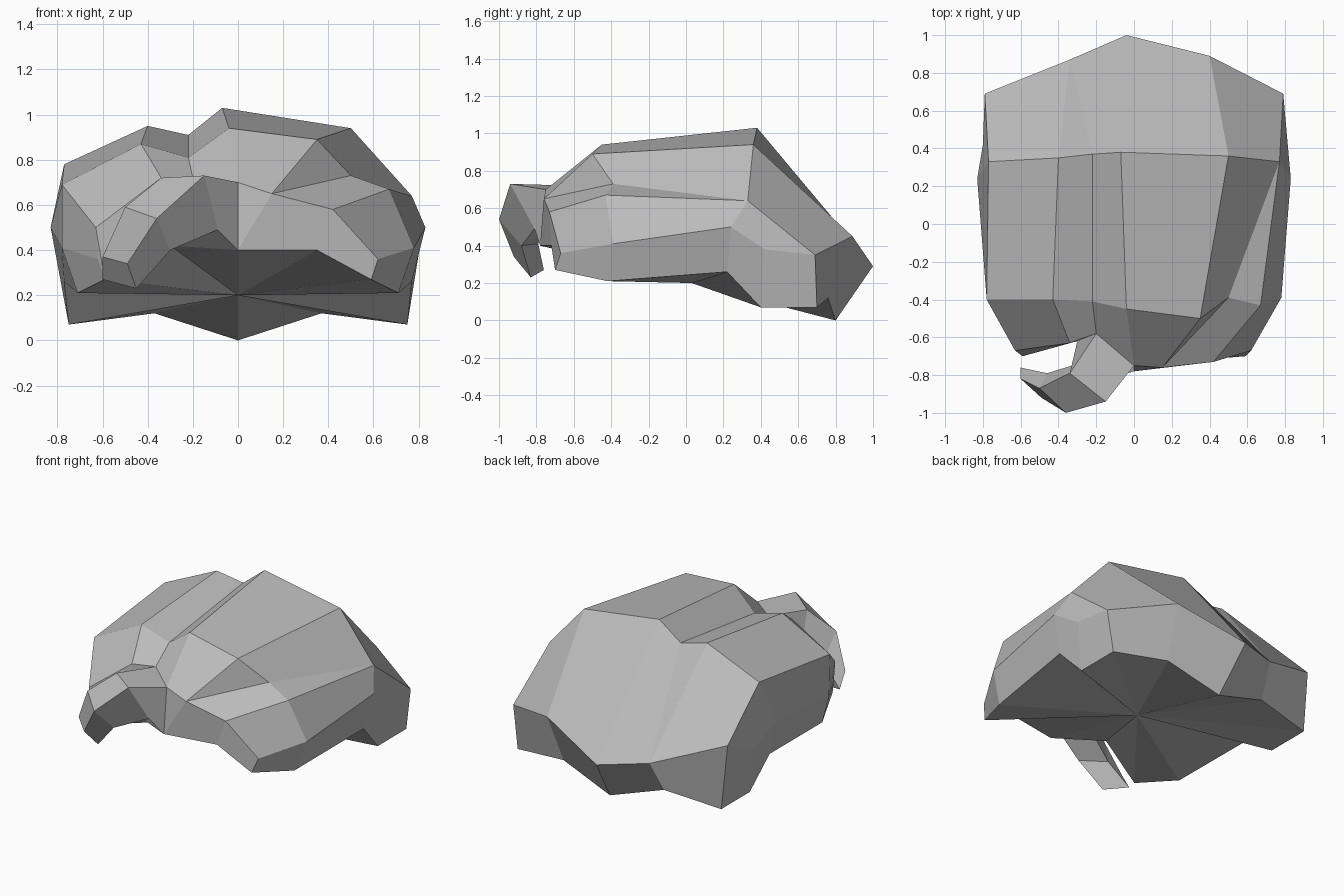
import bpy
import bmesh
from mathutils import Vector

default_cube = bpy.data.objects.get("Cube")
if default_cube:
    bpy.data.objects.remove(default_cube, do_unlink=True)


def make_material(name, colour):
    material = bpy.data.materials.new(name)
    material.use_nodes = True
    material.diffuse_color = colour
    material.node_tree.nodes["Principled BSDF"].inputs["Base Color"].default_value = colour
    return material


stone_grey = make_material("stone grey", (0.5, 0.5, 0.5, 1))


def mirror(point):
    """The same point on the other side of the centre plane."""
    return (-point[0], point[1], point[2])


def add_face(bm, points):
    """Add a face, dropping repeated corners so merged columns become triangles."""
    corners = []
    for point in points:
        if point not in corners:
            corners.append(point)
    if len(corners) > 2:
        bm.faces.new([bm.verts.new(Vector(corner)) for corner in corners])


def loft(bm, first, second, closed=False):
    """Bridge two sections that have the same number of points."""
    count = len(first)
    for i in range(count if closed else count - 1):
        j = (i + 1) % count
        add_face(bm, (first[i], first[j], second[j], second[i]))


def fan(bm, centre, rim):
    """Close a rim with triangles meeting at one centre point."""
    for i, point in enumerate(rim):
        add_face(bm, (centre, point, rim[(i + 1) % len(rim)]))


def finish(bm, name):
    bmesh.ops.remove_doubles(bm, verts=bm.verts, dist=0.001)
    bmesh.ops.recalc_face_normals(bm, faces=bm.faces)
    mesh = bpy.data.meshes.new(name)
    bm.to_mesh(mesh)
    bm.free()
    mesh.materials.append(stone_grey)
    part = bpy.data.objects.new(name, mesh)
    bpy.context.collection.objects.link(part)
    return part


def section(sides, crown):
    """A cross-section: mirrored lower sides with an uneven crown between them."""
    return sides + crown + [mirror(point) for point in reversed(sides)]


# Crown points, from the left side over the ridge and groove to the right side
front_left = (.15, -.76, .65)
front_ridge = (0, -.75, .7)
front_groove = (-.2, -.58, .72)
front = section(
    [(.59, -.7, .27), (.62, -.67, .36)],
    [(.42, -.73, .58), front_left, front_left, front_ridge,
     front_groove, (-.34, -.63, .72), (-.63, -.67, .5)])

middle = section(
    [(.71, -.42, .21), (.78, -.39, .41)],
    [(.67, -.43, .67), (.5, -.39, .73), (.35, -.5, .89), (-.04, -.45, .94),
     (-.22, -.41, .81), (-.43, -.4, .87), (-.78, -.4, .69)])

rear_left = (.77, .33, .64)
rear = section(
    [(.77, .22, .26), (.83, .24, .5)],
    [rear_left, rear_left, (.5, .36, .94), (-.07, .38, 1.03),
     (-.22, .37, .91), (-.4, .35, .95), (-.77, .33, .78)])

back_left = (.79, .69, .35)
back_groove = (-.34, .87, .33)
back = section(
    [(.75, .4, .07), (.8, .42, .38)],
    [back_left, back_left, (.4, .89, .45), (-.04, 1, .29),
     back_groove, back_groove, (-.79, .69, .5)])

# Lower rims at the back and the front
skirt = [back[0], (.75, .7, .07), (.37, .76, .12)]
back_rim = skirt + [(0, .8, 0)] + [mirror(point) for point in reversed(skirt)]

chin = (0, -.78, .4)
cheek = (.35, -.72, .4)
notch = (-.3, -.62, .42)
front_rim = [front[0], front[0], cheek, chin, chin, chin,
             notch, notch, front[-1], front[-1], front[-1]]

# Boulder body: lofted crown, end walls, hollow underside
body = bmesh.new()
for near, far in ((front, middle), (middle, rear), (rear, back)):
    loft(body, near, far)
loft(body, front, front_rim)
back_edge = [back[1], back[2], back[4], back[5], back[6], back[8], back[9]]
loft(body, back_edge, back_rim)
left_base = [front[0], middle[0], rear[0]]
right_base = [rear[-1], middle[-1], front[-1]]
fan(body, (0, .03, .2), left_base + back_rim + right_base + [notch, chin, cheek])
finish(body, "boulder_body")

# Hooked spur: four-sided sections sweeping from the front down to a blunt tip
spur_sections = [
    [front_groove, front_ridge, chin, notch],
    [(-.34, -.79, .72), (-.15, -.94, .73), (-.09, -.81, .49), (-.33, -.75, .5)],
    [(-.5, -.87, .59), (-.36, -1, .54), (-.3, -.88, .4), (-.46, -.79, .41)],
    [(-.6, -.82, .37), (-.49, -.92, .34), (-.45, -.83, .23), (-.6, -.76, .27)],
]
spur = bmesh.new()
for near, far in zip(spur_sections, spur_sections[1:]):
    loft(spur, near, far, closed=True)
add_face(spur, spur_sections[0])
add_face(spur, spur_sections[-1])
finish(spur, "hooked_spur")
